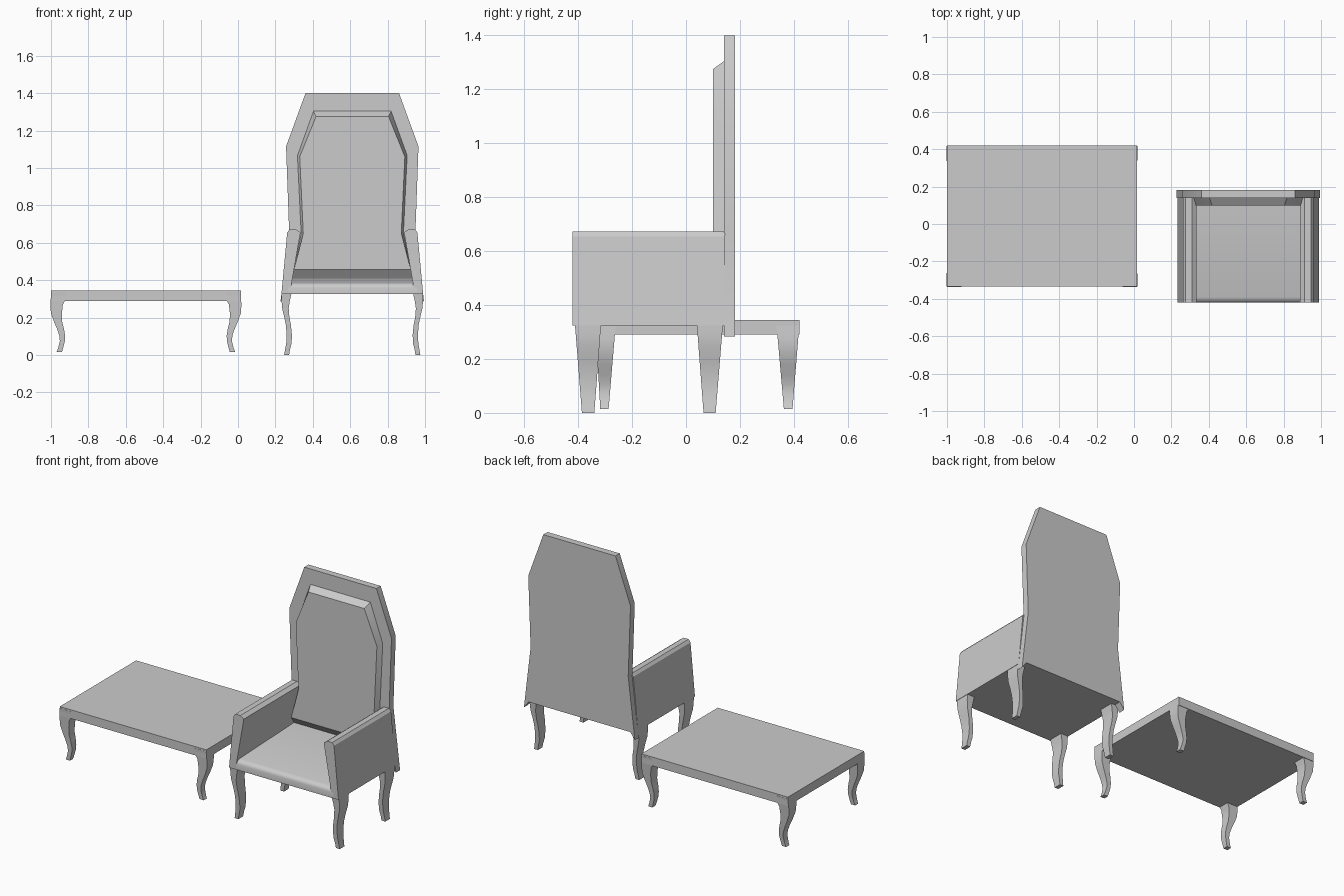
import bpy, bmesh, math

if "Cube" in bpy.data.objects:
    bpy.data.objects.remove(bpy.data.objects["Cube"])

CX = 0.611                 # chair centre line
TX, TY = -0.4925, 0.0425   # table centre


def loft(name, loops):
    """Skin a list of equal-length vertex loops and cap both ends."""
    bm = bmesh.new()
    rings = [[bm.verts.new(p) for p in loop] for loop in loops]
    n = len(rings[0])
    for a, b in zip(rings, rings[1:]):
        for i in range(n):
            j = (i + 1) % n
            bm.faces.new((a[i], a[j], b[j], b[i]))
    bm.faces.new(rings[0])
    bm.faces.new(rings[-1])
    bmesh.ops.recalc_face_normals(bm, faces=bm.faces)
    mesh = bpy.data.meshes.new(name)
    bm.to_mesh(mesh)
    bm.free()
    ob = bpy.data.objects.new(name, mesh)
    bpy.context.collection.objects.link(ob)
    bpy.ops.object.select_all(action='DESELECT')
    ob.select_set(True)
    bpy.context.view_layer.objects.active = ob
    bpy.ops.object.shade_smooth_by_angle(angle=math.radians(30))
    return ob


def symmetric(half, y):
    """Half outline (x, z) mirrored about the chair centre line."""
    return ([(CX + x, y, z) for x, z in half]
            + [(CX - x, y, z) for x, z in reversed(half)])


def leg(name, cx, side, stations, top, foot):
    """Curved leg: stations are (z, inner x, outer x), depth tapers top to foot."""
    z0, z1 = stations[0][0], stations[-1][0]
    loops = []
    for z, xi, xo in stations:
        t = (z - z0) / (z1 - z0)
        ya, yb = (top[k] + (foot[k] - top[k]) * t for k in (0, 1))
        loops.append([(cx + side * x, y, z) for x, y in
                      ((xi, ya), (xo, ya), (xo, yb), (xi, yb))])
    loft(name, loops)


# Table top with apron
loft("table_top", [[(TX + sx * 0.5075, TY + sy * 0.3775, z) for sx, sy in
                    ((-1, -1), (1, -1), (1, 1), (-1, 1))] for z in (0.29, 0.345)])

# Table legs
table_leg = [(0.335, 0.43, 0.507), (0.295, 0.43, 0.509), (0.27, 0.444, 0.511),
             (0.225, 0.449, 0.508), (0.18, 0.448, 0.492), (0.14, 0.438, 0.475),
             (0.105, 0.432, 0.463), (0.075, 0.433, 0.46), (0.035, 0.443, 0.47),
             (0.015, 0.449, 0.478)]
for side, s in (("left", -1), ("right", 1)):
    leg(f"table_front_{side}_leg", TX, s, table_leg, (-0.336, -0.26), (-0.318, -0.287))
    leg(f"table_back_{side}_leg", TX, s, table_leg, (0.421, 0.335), (0.395, 0.363))

# Seat with a soft front edge
seat = [(-0.42, 0.325), (-0.42, 0.36), (-0.416, 0.372), (-0.408, 0.38),
        (-0.39, 0.386), (0.15, 0.41), (0.15, 0.325)]
loft("seat", [[(CX + s * 0.345, y, z) for y, z in seat] for s in (-1, 1)])

# Arms, leaning inward
arm = [(0.379, 0.325), (0.348, 0.655), (0.335, 0.672), (0.3, 0.672),
       (0.277, 0.655), (0.325, 0.38), (0.33, 0.325)]
for side, s in (("left", -1), ("right", 1)):
    loft(f"{side}_arm", [[(CX + s * x, y, z) for x, z in arm] for y in (-0.42, 0.145)])

# Tall backrest with flared lower corners
back = [(0.25, 1.4), (0.354, 1.115), (0.338, 0.67), (0.384, 0.283), (0.352, 0.325)]
loft("backrest", [symmetric(back, y) for y in (0.14, 0.182)])

# Bevelled back cushion
rear = [(0.208, 1.305), (0.294, 1.067), (0.274, 0.65), (0.322, 0.405)]
front = [(0.194, 1.275), (0.281, 1.06), (0.262, 0.65), (0.312, 0.457)]
loft("back_cushion", [symmetric(rear, 0.142), symmetric(front, 0.1)])

# Chair legs
chair_leg = [(0.33, 0.325, 0.377), (0.29, 0.334, 0.378), (0.25, 0.34, 0.375),
             (0.2, 0.336, 0.363), (0.16, 0.328, 0.355), (0.11, 0.323, 0.351),
             (0.065, 0.324, 0.353), (0.03, 0.333, 0.359), (0.0, 0.338, 0.364)]
for side, s in (("left", -1), ("right", 1)):
    leg(f"chair_front_{side}_leg", CX, s, chair_leg, (-0.412, -0.315), (-0.386, -0.34))
    leg(f"chair_back_{side}_leg", CX, s, chair_leg, (0.04, 0.137), (0.065, 0.11))
